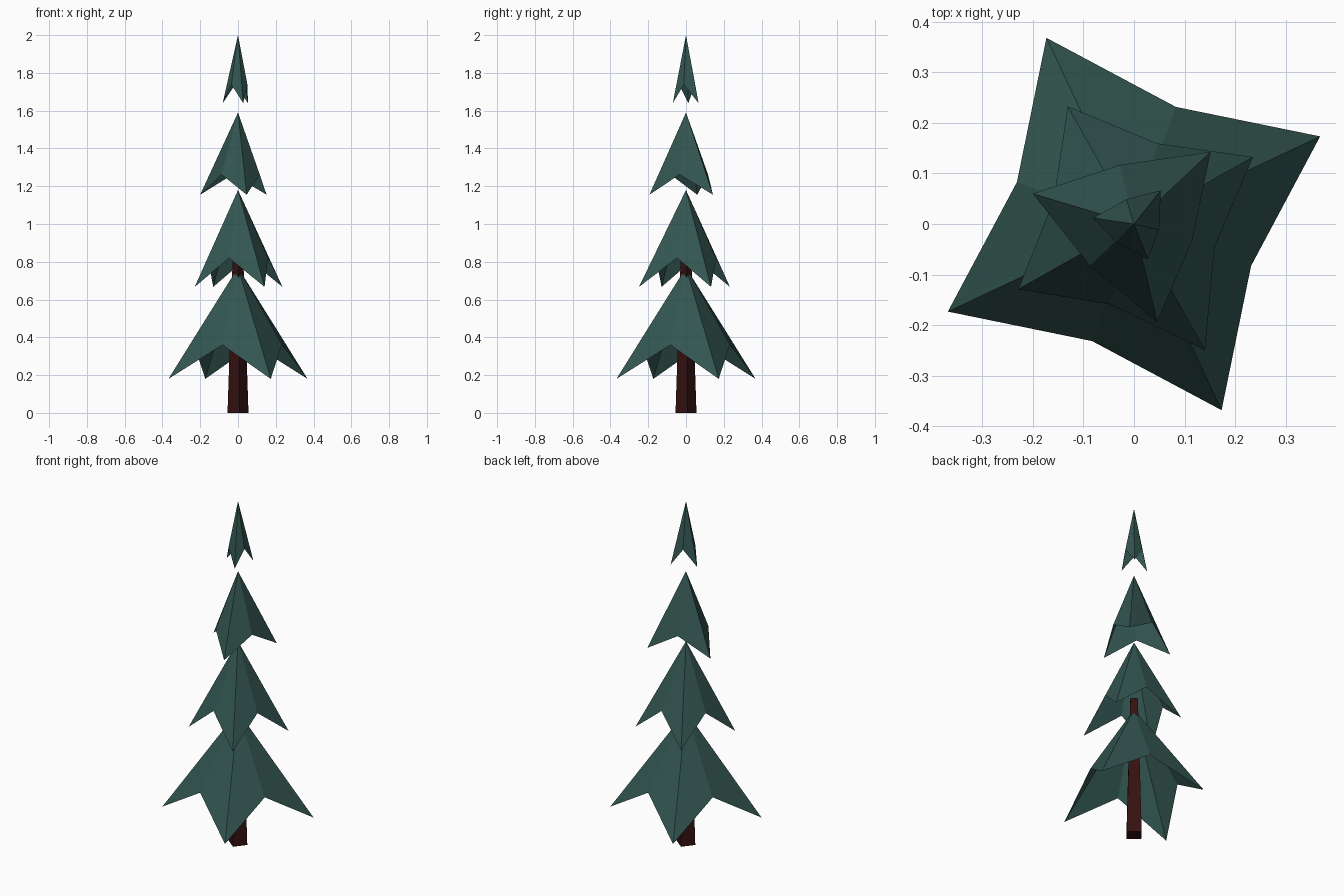
import bpy, bmesh, math

if "Cube" in bpy.data.objects:
    bpy.data.objects.remove(bpy.data.objects["Cube"])


def flat_material(name, colour):
    mat = bpy.data.materials.new(name)
    mat.diffuse_color = (*colour, 1.0)
    mat.use_nodes = True
    mat.node_tree.nodes["Principled BSDF"].inputs["Base Color"].default_value = mat.diffuse_color
    return mat


GREEN = flat_material("pine green", (0.033, 0.092, 0.081))
BROWN = flat_material("dark bark", (0.036, 0.0055, 0.0055))


def ring_point(radius, degrees, z):
    a = math.radians(degrees)
    return (radius * math.cos(a), radius * math.sin(a), z)


def finish(bm, name, mat):
    mesh = bpy.data.meshes.new(name)
    bm.to_mesh(mesh)
    bm.free()
    mesh.materials.append(mat)
    bpy.context.collection.objects.link(bpy.data.objects.new(name, mesh))


def tier(name, apex_z, tip_radii, tip_angle, tip_z, notch_r, notch_angle, notch_z):
    """Open star-shaped cone: tips and notches alternate around the rim."""
    bm = bmesh.new()
    apex = bm.verts.new((0, 0, apex_z))
    rim = []
    step = 360 / len(tip_radii)
    for i, r in enumerate(tip_radii):
        rim.append(bm.verts.new(ring_point(r, tip_angle + i * step, tip_z)))
        rim.append(bm.verts.new(ring_point(notch_r, notch_angle + i * step, notch_z)))
    for a, b in zip(rim, rim[1:] + rim[:1]):
        bm.faces.new((apex, a, b))
    finish(bm, name, GREEN)


# Foliage tiers, bottom to top
tier("bottom_branches", 0.77, [0.407] * 4, 25.2, 0.18, 0.246, 70.3, 0.36)
tier("lower_middle_branches", 1.18, [0.27, 0.267, 0.263, 0.286], 29.4, 0.667,
     0.166, 73.5, 0.82)
tier("upper_middle_branches", 1.59, [0.208, 0.209, 0.199], 43.3, 1.155,
     0.12, 103.5, 1.262)
tier("top_branches", 2.0, [0.085, 0.082, 0.075], 51.5, 1.64, 0.051, 107, 1.738)

# Tapered four-sided trunk
bm = bmesh.new()
rings = [[bm.verts.new(ring_point(r, 7 + 90 * i, z)) for i in range(4)]
         for r, z in ((0.056, 0.0), (0.028, 0.83))]
low, high = rings
for i in range(4):
    j = (i + 1) % 4
    bm.faces.new((low[i], low[j], high[j], high[i]))
bm.faces.new(high)
bm.faces.new(low[::-1])
finish(bm, "trunk", BROWN)
